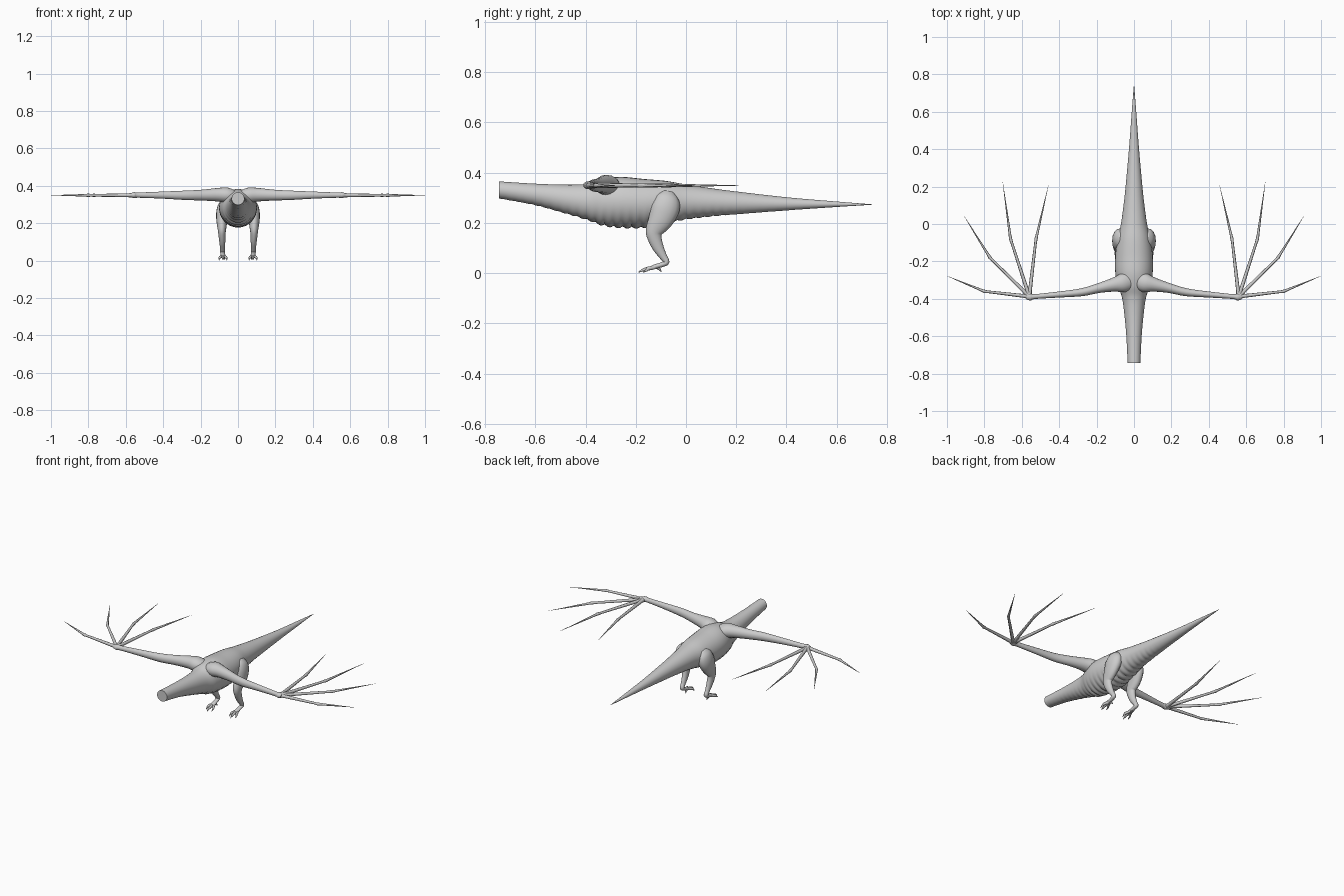
import bpy, math
from mathutils import Vector

if "Cube" in bpy.data.objects:
    bpy.data.objects.remove(bpy.data.objects["Cube"])

skin = bpy.data.materials.new("grey_skin")
skin.use_nodes = True
GREY = (0.6, 0.6, 0.6, 1)
skin.diffuse_color = GREY
skin.node_tree.nodes["Principled BSDF"].inputs["Base Color"].default_value = GREY


def build(name, rings, mirror=False):
    """Skin a stack of equal rings, cap both ends, optionally mirror to the right."""
    n = len(rings[0])
    verts = [p for ring in rings for p in ring]
    faces = [(i * n + j, i * n + (j + 1) % n, (i + 1) * n + (j + 1) % n, (i + 1) * n + j)
             for i in range(len(rings) - 1) for j in range(n)]
    faces += [tuple(reversed(range(n))), tuple(range(len(verts) - n, len(verts)))]
    mesh = bpy.data.meshes.new(name)
    mesh.from_pydata(verts, [], faces)
    mesh.materials.append(skin)
    obj = bpy.data.objects.new(name, mesh)
    bpy.context.collection.objects.link(obj)
    bpy.ops.object.select_all(action="DESELECT")
    obj.select_set(True)
    bpy.context.view_layer.objects.active = obj
    bpy.ops.object.mode_set(mode="EDIT")
    bpy.ops.mesh.select_all(action="SELECT")
    bpy.ops.mesh.normals_make_consistent(inside=False)
    bpy.ops.object.mode_set(mode="OBJECT")
    bpy.ops.object.shade_smooth_by_angle(angle=math.radians(50))
    if mirror:
        obj.modifiers.new("both_sides", "MIRROR").use_mirror_merge = False
    return obj


def spline(stations, steps):
    """Catmull-Rom resampling of tuples."""
    s = [Vector(q) for q in stations]
    out = []
    for i in range(len(s) - 1):
        a, b, c, d = s[max(i - 1, 0)], s[i], s[i + 1], s[min(i + 2, len(s) - 1)]
        for k in range(steps):
            t = k / steps
            out.append(b + (c - a) * t / 2 + (a * 2 - b * 5 + c * 4 - d) * t * t / 2
                       + (b * 3 - a - c * 3 + d) * t ** 3 / 2)
    return out + [s[-1]]


def limb(name, stations, ref, sides=12, steps=1):
    """Tapered limb; stations are x, y, z, radius along ref, radius across."""
    pts = spline(stations, steps)
    pos = [Vector(p[:3]) for p in pts]
    rings = []
    for i, p in enumerate(pts):
        t = (pos[min(i + 1, len(pos) - 1)] - pos[max(i - 1, 0)]).normalized()
        a = (Vector(ref) - t * t.dot(Vector(ref))).normalized()
        b = t.cross(a)
        rings.append([pos[i] + a * p[3] * math.cos(w) + b * p[4] * math.sin(w)
                      for w in (math.tau * j / sides for j in range(sides))])
    return build(name, rings, mirror=True)


# Body, neck stump and tail: y, top, bottom, half width
profile = [
    (-.744, .365, .297, .034), (-.6, .356, .27, .041), (-.47, .352, .235, .053),
    (-.39, .356, .212, .065), (-.33, .374, .192, .086), (-.26, .383, .183, .1),
    (-.17, .375, .183, .1), (-.08, .367, .2, .088), (0, .353, .215, .07),
    (.1, .338, .226, .056), (.2, .325, .234, .045), (.4, .302, .249, .027),
    (.6, .285, .263, .012), (.74, .274, .272, .001)]
rings = []
for y, top, bottom, width in spline(profile, 12):
    mid, half = (top + bottom) / 2, (top - bottom) / 2
    # Scalloped belly plates fade out toward the tail tip and the neck end
    ripple = .009 * abs(math.sin(math.pi * y / .036)) * min(1, half / .09) ** 2
    ring = []
    for j in range(32):
        w = math.tau * j / 32
        low = max(0, -math.sin(w))
        ring.append((width * math.cos(w), y,
                     mid + half * math.sin(w) - (ripple - .004 * half / .1) * low))
    rings.append(ring)
build("body", rings)

UP, SIDE = (0, 0, 1), (1, 0, 0)

# Wing arms
limb("wing_arm", [
    (.02, -.3, .345, .03, .045), (.06, -.315, .35, .041, .05), (.11, -.325, .352, .036, .037),
    (.19, -.343, .35, .029, .026), (.28, -.365, .349, .025, .021),
    (.4, -.377, .35, .019, .016), (.53, -.388, .35, .014, .013),
    (.555, -.39, .35, .016, .019), (.575, -.391, .35, .01, .012)], UP, 16, 4)

# Four long wing fingers, each with one joint
for i, (joint, tip) in enumerate([((.8, -.36), (1, -.278)), ((.77, -.18), (.91, .045)),
                                  ((.66, -.08), (.702, .225)), ((.524, -.08), (.458, .205))]):
    a, b, c = Vector((.56, -.388)), Vector(joint), Vector(tip)
    path = [(a, .013), (a.lerp(b, .12), .01), (a.lerp(b, .93), .007),
            (b, .009), (b.lerp(c, .08), .007), (c, .0005)]
    limb("wing_finger_%d" % (i + 1), [(p.x, p.y, .349, r, r) for p, r in path], UP, 8)

# Small claw at the wrist
limb("wrist_claw", [(.56, -.388, .35, .008, .008), (.55, -.408, .352, .001, .001)], UP, 8)

# Legs: thigh, knee, shin and heel
limb("leg", [
    (.07, -.07, .325, .01, .02), (.074, -.075, .3, .03, .047), (.08, -.083, .26, .036, .058),
    (.086, -.1, .215, .03, .05), (.086, -.125, .17, .023, .036), (.086, -.125, .14, .019, .028),
    (.084, -.11, .1, .016, .022), (.083, -.09, .065, .013, .015),
    (.082, -.078, .044, .013, .012), (.081, -.095, .034, .012, .01),
    (.08, -.125, .025, .014, .009), (.08, -.14, .02, .012, .007)], SIDE, 16, 4)

# Three front toes and a hind spur, each ending in a claw
for name, dx, y in [("outer_toe", .02, -.172), ("middle_toe", 0, -.19), ("inner_toe", -.02, -.172)]:
    limb(name, [(.08 + dx * .3, -.122, .023, .006, .007),
                (.08 + dx * .8, -.15, .018, .007, .008),
                (.08 + dx, y + .015, .011, .005, .005),
                (.08 + dx, y, .002, .001, .001)], SIDE, 8, 2)
limb("hind_spur", [(.078, -.12, .024, .006, .006), (.074, -.105, .015, .005, .005),
                   (.072, -.098, .005, .001, .001)], SIDE, 8)
